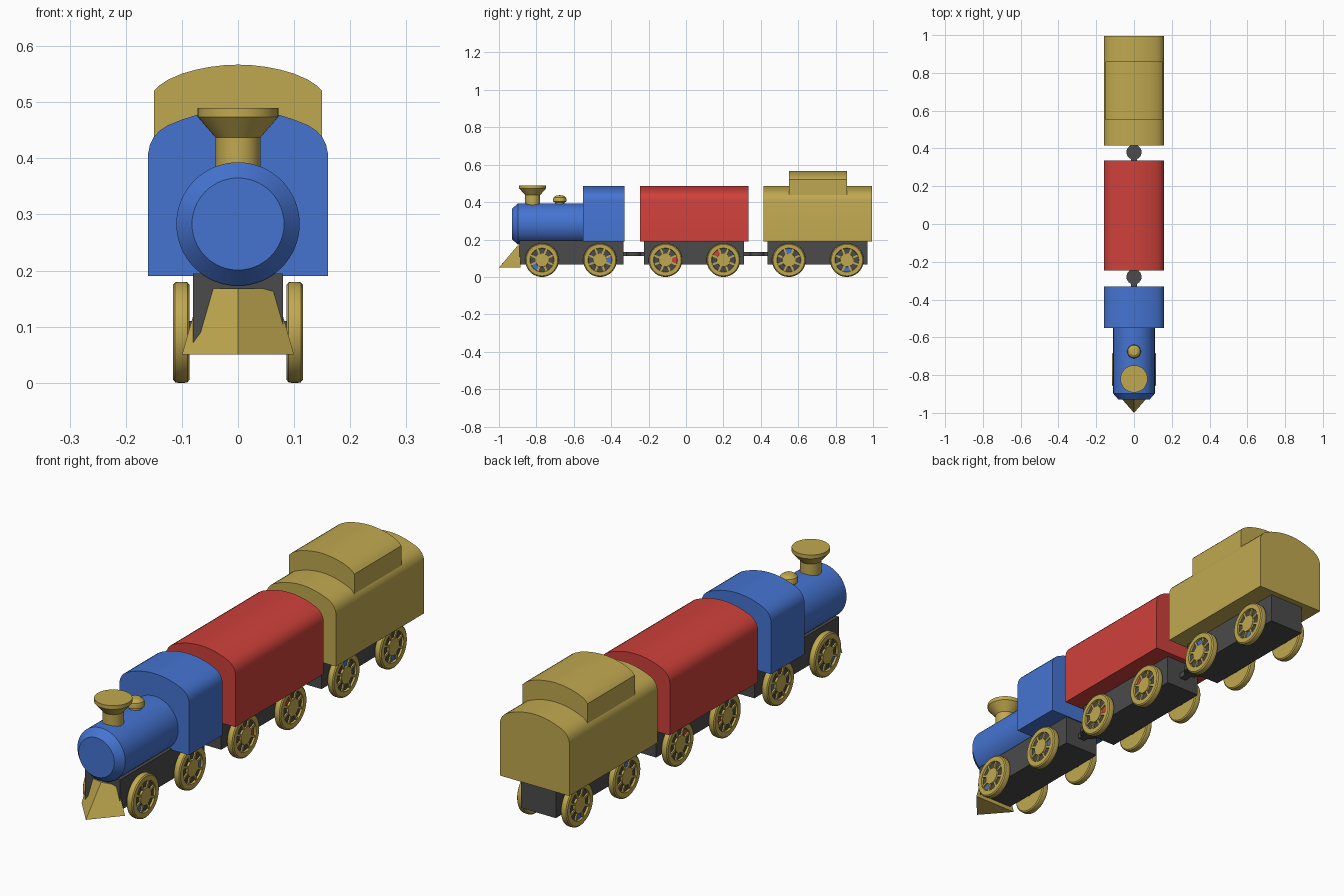
import bpy, bmesh, math
from mathutils import Vector

if "Cube" in bpy.data.objects:
    bpy.data.objects.remove(bpy.data.objects["Cube"])


def material(name, rgb):
    m = bpy.data.materials.new(name)
    m.diffuse_color = (*rgb, 1)
    m.use_nodes = True
    m.node_tree.nodes["Principled BSDF"].inputs["Base Color"].default_value = m.diffuse_color
    return m


BLUE = material("blue", (0.06, 0.175, 0.64))
RED = material("red", (0.62, 0.052, 0.043))
GOLD = material("gold", (0.53, 0.395, 0.08))
GREY = material("dark_grey", (0.07, 0.07, 0.07))


def finish(name, bm, mats, angle=30):
    bmesh.ops.remove_doubles(bm, verts=bm.verts, dist=1e-5)
    bmesh.ops.recalc_face_normals(bm, faces=bm.faces)
    me = bpy.data.meshes.new(name)
    bm.to_mesh(me)
    bm.free()
    for m in mats:
        me.materials.append(m)
    ob = bpy.data.objects.new(name, me)
    bpy.context.collection.objects.link(ob)
    bpy.ops.object.select_all(action='DESELECT')
    ob.select_set(True)
    bpy.context.view_layer.objects.active = ob
    bpy.ops.object.shade_smooth_by_angle(angle=math.radians(angle))
    return ob


def add_prism(bm, outline, offset):
    """Extrude a planar outline by an offset vector."""
    f = bm.faces.new([bm.verts.new(p) for p in outline])
    ext = bmesh.ops.extrude_face_region(bm, geom=[f], use_keep_orig=True)
    vs = [g for g in ext['geom'] if isinstance(g, bmesh.types.BMVert)]
    bmesh.ops.translate(bm, verts=vs, vec=offset)


def add_box(bm, x0, x1, y0, y1, z0, z1):
    add_prism(bm, [(x0, y0, z0), (x1, y0, z0), (x1, y1, z0), (x0, y1, z0)],
              Vector((0, 0, z1 - z0)))


def box(name, mat, *ext):
    bm = bmesh.new()
    add_box(bm, *ext)
    return finish(name, bm, [mat])


def add_lathe(bm, profile, place, n=48):
    """Spin (radius, height) points; place maps (u, v, height) to space."""
    rings = []
    for r, h in profile:
        if r == 0:
            rings.append([bm.verts.new(place(0, 0, h))] * n)
        else:
            rings.append([bm.verts.new(place(r * math.cos(2 * math.pi * i / n),
                                             r * math.sin(2 * math.pi * i / n), h))
                          for i in range(n)])
    for a, b in zip(rings, rings[1:]):
        for i in range(n):
            j = (i + 1) % n
            bm.faces.new(list(dict.fromkeys((a[i], a[j], b[j], b[i]))))


def lathe(name, mat, profile, place, n=48):
    bm = bmesh.new()
    add_lathe(bm, profile, place, n)
    return finish(name, bm, [mat])


def arched(name, mat, half, y0, y1):
    """Mirror a half cross-section and extrude it along y."""
    full = half + [(-x, z) for x, z in reversed(half) if x > 0]
    bm = bmesh.new()
    add_prism(bm, [(x, y0, z) for x, z in full], Vector((0, y1 - y0, 0)))
    return finish(name, bm, [mat])


# Car bodies with rounded roofs
BODY = [(.16, .19), (.16, .41), (.157, .424), (.15, .438), (.14, .449), (.125, .459),
        (.1, .469), (.075, .477), (.05, .4825), (.025, .486), (0, .487)]
arched("engine_cab", BLUE, BODY, -.55, -.33)
arched("middle_car_body", RED, BODY, -.245, .335)
arched("rear_car_body", GOLD, BODY, .415, .995)
arched("rear_car_raised_roof", GOLD,
       [(.15, .43), (.15, .52), (.14, .53), (.125, .54), (.1, .551), (.075, .558),
        (.05, .563), (.025, .566), (0, .567)], .55, .86)

# Chassis blocks
for name, y0, y1 in (("engine", -.89, -.335), ("middle_car", -.225, .31),
                     ("rear_car", .435, .97)):
    box(name + "_chassis", GREY, -.08, .08, y0, y1, .067, .195)

# Boiler
lathe("boiler", BLUE, [(0, -.93), (.082, -.93), (.11, -.898), (.11, -.54), (0, -.54)],
      lambda u, v, h: (u, h, .283 + v), 64)

# Funnel and steam dome
lathe("funnel", GOLD, [(0, .37), (.04, .37), (.04, .437), (.072, .474), (.072, .49), (0, .49)],
      lambda u, v, h: (u, -.82 + v, h))
lathe("steam_dome", GOLD, [(0, .37), (.025, .37), (.025, .398), (.036, .403), (.036, .415),
                           (.033, .425), (.02, .435), (0, .437)],
      lambda u, v, h: (u, -.675 + v, h))

# Wedge-shaped cowcatcher
bm = bmesh.new()
low = [bm.verts.new(p) for p in ((-.1, -.885, .05), (0, -1, .05), (.1, -.885, .05))]
top = [bm.verts.new(p) for p in ((-.066, -.885, .168), (0, -.9, .168), (.066, -.885, .168))]
bm.faces.new(low)
bm.faces.new(top)
for i in range(3):
    j = (i + 1) % 3
    bm.faces.new((low[i], low[j], top[j], top[i]))
finish("cowcatcher", bm, [GOLD], 15)

# Couplings: flat bar with a round joint
for i, (y0, y1, yc) in enumerate(((-.34, -.22, -.28), (.305, .44, .38))):
    box(f"coupling_bar_{i}", GREY, -.015, .015, y0, y1, .112, .134)
    lathe(f"coupling_joint_{i}", GREY, [(0, .113), (.04, .113), (.04, .133), (0, .133)],
          lambda u, v, h: (u, yc + v, h), 32)

# Spoked wheels with one coloured gap each
TYRE = [(0, .086), (.084, .086), (.089, .09), (.09, .095), (.09, .107), (.089, .112),
        (.084, .116), (.064, .116), (.062, .108), (.036, .108), (.035, .116), (0, .116)]


def wheel(name, side, yc, mark, mark_mat):
    bm = bmesh.new()
    add_lathe(bm, TYRE, lambda u, v, h: (side * h, yc + u, .09 + v))
    for f in bm.faces:
        c = f.calc_center_median()
        dy, dz = c.y - yc, c.z - .09
        if .04 < math.hypot(dy, dz) < .058 and abs(abs(c.x) - .108) < .001:
            off = (math.degrees(math.atan2(dz, dy)) - mark + 180) % 360 - 180
            f.material_index = 2 if abs(off) < 22.5 else 1
    for k in range(8):
        a = math.radians(22.5 + 45 * k)
        d, t = Vector((0, math.cos(a), math.sin(a))), Vector((0, -math.sin(a), math.cos(a)))
        o = Vector((side * .107, yc, .09))
        add_prism(bm, [o + d * .033 - t * .005, o + d * .064 - t * .005,
                       o + d * .064 + t * .005, o + d * .033 + t * .005],
                  Vector((side * .007, 0, 0)))
    finish(name, bm, [GOLD, GREY, mark_mat])


WHEELS = [(-.77, 225, BLUE), (-.46, 0, BLUE), (-.11, 0, RED),
          (.20, 135, RED), (.55, 90, BLUE), (.86, 270, BLUE)]
for i, (yc, mark, mat) in enumerate(WHEELS):
    wheel(f"wheel_right_{i}", 1, yc, mark, mat)
    wheel(f"wheel_left_{i}", -1, yc, mark, mat)
    lathe(f"axle_{i}", GREY, [(0, -.09), (.02, -.09), (.02, .09), (0, .09)],
          lambda u, v, h: (h, yc + u, .09 + v), 24)
